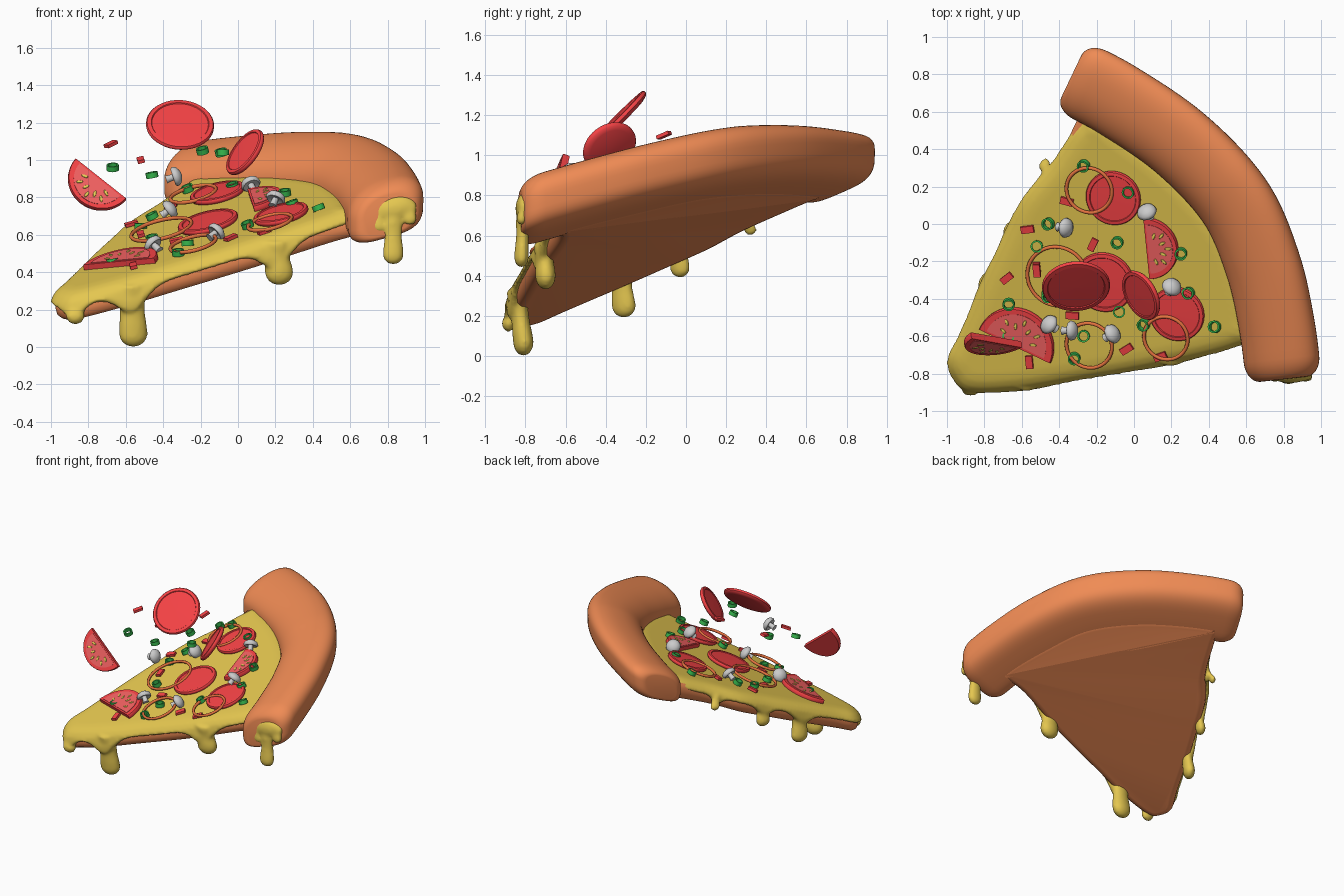
import bpy, bmesh, math, random
from mathutils import Vector, Matrix

if "Cube" in bpy.data.objects:
    bpy.data.objects.remove(bpy.data.objects["Cube"])
random.seed(4)

def mat(name, c):
    m = bpy.data.materials.new(name)
    m.diffuse_color = (*c, 1)
    m.use_nodes = True
    m.node_tree.nodes["Principled BSDF"].inputs["Base Color"].default_value = m.diffuse_color
    return m
CRUST = mat("crust", (.87, .26, .09))
CHEESE = mat("cheese", (.78, .57, .08))
RED = mat("red", (.92, .055, .06))
PULP = mat("pulp", (.9, .12, .12))
SEED = mat("seed", (.85, .65, .1))
GREEN = mat("green", (.04, .5, .08))
ONION = mat("onion", (.78, .17, .05))
N = Vector((-.248, -.32, 1)).normalized()      # tilt of the whole slice
X = Vector((1, 0, 0))

def P(x, y, h):                                # point at height h over the tilted base
    return Vector((x, y, .63 + .248 * x + .32 * y + h))

def loft(name, rings, m, caps=True, angle=40):
    bm = bmesh.new()
    vs = [[bm.verts.new(p) for p in r] for r in rings]
    n = len(rings[0])
    for a, b in zip(vs, vs[1:]):
        for i in range(n):
            j = (i + 1) % n
            bm.faces.new((a[i], a[j], b[j], b[i]))
    if caps:
        bm.faces.new(vs[0])
        bm.faces.new(vs[-1])
    else:
        bmesh.ops.remove_doubles(bm, verts=bm.verts, dist=1e-6)
    bmesh.ops.recalc_face_normals(bm, faces=bm.faces)
    me = bpy.data.meshes.new(name)
    bm.to_mesh(me)
    bm.free()
    ob = bpy.data.objects.new(name, me)
    bpy.context.collection.objects.link(ob)
    if m:
        me.materials.append(m)
    bpy.context.view_layer.objects.active = ob
    bpy.ops.object.select_all(action='DESELECT')
    ob.select_set(True)
    bpy.ops.object.shade_smooth_by_angle(angle=math.radians(angle))
    return ob

def spline(pts, k, closed):
    pts = [Vector(p) for p in pts]
    n, out = len(pts), []
    g = (lambda i: pts[i % n]) if closed else (lambda i: pts[max(0, min(n - 1, i))])
    for i in range(n if closed else n - 1):
        a, b, c, d = g(i - 1), g(i), g(i + 1), g(i + 2)
        for j in range(k):
            t = j / k
            out.append(.5 * (2 * b + (c - a) * t + (2 * a - 5 * b + 4 * c - d) * t * t
                             + (3 * b - a - 3 * c + d) * t ** 3))
    return out if closed else out + [pts[-1]]

def frame(c, n, d):                            # local frame: z = n, x = d in plane
    n = Vector(n).normalized()
    d = Vector(d)
    x = (d - n * d.dot(n)).normalized()
    y = n.cross(x)
    return Matrix.Translation(c) @ Matrix((x, y, n)).transposed().to_4x4()

def lathe(name, prof, c, n, m, seg=40, d=X, caps=True, angle=40):
    F = frame(c, n, d)
    rings = [[F @ Vector((r * math.cos(6.28319 * i / seg), r * math.sin(6.28319 * i / seg), z))
              for i in range(seg)] for r, z in prof]
    return loft(name, rings, m, caps, angle)

# free edges shared by dough and cheese; the dough runs on under the crust
front = [(-1, -.72), (-.97, -.83), (-.87, -.9), (-.6, -.89), (-.3, -.84), (.1, -.77), (.52, -.67)]
left = [(-.45, .32), (-.6, .14), (-.7, -.06), (-.8, -.27), (-.93, -.57)]
outline = spline(front + [(.62, -.58), (.55, -.2), (.42, .05), (.15, .33), (-.2, .57), (-.31, .52)] + left, 10, True)
under = spline(front + [(.75, -.66), (.79, -.55), (.7, -.22), (.56, .12), (.27, .43), (-.1, .68), (-.25, .72), (-.33, .56)] + left, 10, True)

def inset(k, pts=outline):
    res = []
    for i, p in enumerate(pts):
        t = (pts[(i + 1) % len(pts)] - pts[i - 1]).normalized()
        res.append(p + Vector((-t.y, t.x)) * k)
    return res

loft("dough_base", [[P(p.x, p.y, h) for p in inset(k, under)] for k, h in
     [(.085, -.003), (.055, .004), (.035, .025), (.025, .06), (.025, .1), (.04, .13)]], CRUST, angle=60)

# cheese drips: top x, y, bottom x, y, bottom z, radius
drips = [(-.87, -.855, -.87, -.885, .12, .052), (-.57, -.845, -.56, -.81, 0, .078),
         (.2, -.71, .22, -.7, .33, .078), (-.77, -.33, -.785, -.31, .19, .066),
         (-.64, -.04, -.66, -.03, .39, .055), (-.46, .27, -.48, .32, .6, .038)]
cheese = []

def skirt(p):
    dip = max(min(.15, 1.7 * d[5]) * math.exp(-((p.x - d[0]) ** 2 + (p.y - d[1]) ** 2) / (1.3 * d[5]) ** 2) for d in drips)
    return .085 - dip
rings = []
for k, f, h in [(.13, 0, .11), (.065, 1, .03), (.02, 1, -.005), (.0, 1, .015), (-.003, .5, .05), (.006, 0, .115),
                (.028, 0, .143), (.06, 0, .158), (.1, 0, .163)]:
    rings.append([P(p.x, p.y, h + f * skirt(q)) for p, q in zip(inset(k), outline)])
cheese.append(loft("cheese_sheet", rings, CHEESE, angle=70))

def drip(x0, y0, z0, x1, y1, z1, r):           # flattened against the slice edge
    a, b = Vector((x0, y0, z0)), Vector((x1, y1, z1 + r * .9))
    t = Vector((1, .1, 0)) if y0 < -.6 else Vector((.5, .87, 0))
    w = Vector((-t.y, t.x, 0)) * .66
    pts = [(a.lerp(b, i / 6), s) for i, s in enumerate((.95, .98, .9, .86, .9, .97, 1))]
    pts += [(b - Vector((0, 0, r * .9 * math.sin(q))), max(.02, math.cos(q)))
            for q in (.4, .8, 1.15, 1.4, 1.57)]
    rings = [[c + (t * math.cos(i * .3927) + w * math.sin(i * .3927)) * r * s
              for i in range(16)] for c, s in pts]
    cheese.append(loft("cheese_drip", rings, CHEESE, angle=80))
for x0, y0, x1, y1, z1, r in drips:
    drip(x0, y0, P(x0, y0, .11).z, x1, y1, z1, r)

# crust roll: flat-bottomed section swept along an arc, with rounded ends
path = spline([(-.335, .79), (-.1, .67), (.25, .43), (.54, .12), (.69, -.22), (.765, -.55), (.8, -.83)], 10, False)
acc = [0]
for a, b in zip(path, path[1:]):
    acc.append(acc[-1] + (b - a).length)
L, R = acc[-1], .11
samples = [R * (1 - math.cos(q * .2244)) for q in range(8)]
samples += [R + (L - 2 * R) * i / 40 for i in range(1, 40)] + [L - s for s in reversed(samples)]
rings = []
for s in samples:
    i = max(j for j in range(len(acc) - 1) if acc[j] <= s + 1e-9)
    p = path[i].lerp(path[i + 1], min(1, (s - acc[i]) / (acc[i + 1] - acc[i])))
    t = (path[min(i + 2, len(path) - 1)] - path[max(i - 1, 0)]).normalized()
    e = max(0, 1 - min(s, L - s) / R)
    k = .62 + .38 * math.sqrt(max(0, 1 - e * e))
    top = .7 + .3 * min(1, s / 1.0)
    ring = []
    for j in range(48):
        c, sn = math.cos(j * math.pi / 24), math.sin(j * math.pi / 24)
        u = math.copysign(abs(c) ** (.9 if sn > 0 else .55), c) * .203 * k
        v = abs(sn) ** .9 * .158 * k * top if sn > 0 else -abs(sn) ** .5 * .15 * (.3 + .7 * k)
        ring.append(P(p.x - t.y * u, p.y + t.x * u, .15 + v))
    rings.append(ring)
loft("crust_roll", rings, CRUST, angle=70)

# cheese oozing from the crust end
bpy.ops.mesh.primitive_uv_sphere_add(segments=24, ring_count=12, location=(.835, -.8, .735), rotation=(0, -.2, 0))
ob = bpy.context.object
ob.scale = (.125, .05, .075)
ob.data.materials.append(CHEESE)
cheese.append(ob)
for x, z0, z1, r in [(.83, .7, .44, .056), (.755, .74, .61, .038), (.92, .76, .65, .038)]:
    drip(x, -.81, z0, x, -.82, z1, r)

# melt all cheese into one soft skin
bpy.ops.object.select_all(action='DESELECT')
for ob in cheese:
    ob.select_set(True)
bpy.context.view_layer.objects.active = cheese[0]
bpy.ops.object.join()
melt = bpy.context.object
melt.name = "melted_cheese"
rm = melt.modifiers.new("Remesh", 'REMESH')
rm.mode, rm.voxel_size, rm.use_smooth_shade = 'VOXEL', .011, True
sm = melt.modifiers.new("Smooth", 'SMOOTH')
sm.factor, sm.iterations = .5, 8

# pepperoni, three lying and two in the air
def pepperoni(c, n, r):
    lathe("pepperoni", [(.001, -.022), (.8 * r, -.02), (.95 * r, -.012), (r, -.002), (r, .008), (.97 * r, .015),
          (.85 * r, .017), (.83 * r, .012), (.001, .014)], c, n, RED)
for x, y, r in [(-.11, .14, .15), (-.16, -.31, .165), (.23, -.48, .15)]:
    pepperoni(P(x, y, .175), N, r)
pepperoni((-.31, -.33, 1.185), (.05, -.7, .7), .182)
pepperoni((.04, -.38, 1.04), (-.74, -.4, .54), .142)

# half tomato slices with pulp and seeds
def tomato(c, n, d, r):
    F = frame(c, n, d)
    def half(s, x0, z):
        return [F @ Vector((x0 + s * math.cos(a), s * math.sin(a), z))
                for a in [-math.pi / 2 + math.pi * i / 24 for i in range(25)]]
    loft("tomato_slice", [half(r * .98, 0, -.018), half(r, 0, -.01), half(r, 0, .01), half(r * .98, 0, .018)], RED)
    loft("tomato_pulp", [half(r * .8, r * .06, .01), half(r * .8, r * .06, .021)], PULP)
    for i in range(7):
        a = -1.2 + .4 * i
        e = Vector((math.cos(a), math.sin(a), 0))
        q = F @ (e * r * (.45 + .14 * (i % 2)) + Vector((.02, 0, .02)))
        ob = lathe("tomato_seed", [(.001, .007), (.008, .004), (.01, 0), (.008, -.003)], (0, 0, 0), (0, 0, 1), SEED, 10)
        ob.matrix_world = Matrix.Translation(q) @ F.to_3x3().to_4x4() @ Matrix.Rotation(a, 4, 'Z') @ Matrix.Diagonal((2, .9, 1, 1))
tomato(P(-.635, -.65, .176), N, (.43, .9, 0), .212)
tomato(P(.07, -.13, .176), N, (1, .1, 0), .17)
tomato((-.735, -.62, .895), (.12, -.92, .36), (-.62, -.1, -.76), .175)

# onion rings
for x, y, r in [(-.24, .18, .125), (-.41, -.28, .165), (-.24, -.65, .125), (.17, -.61, .12)]:
    lathe("onion_ring", [(r + .01 * math.cos(a * .7854), .011 * math.sin(a * .7854)) for a in range(9)],
          P(x, y, .19), N, ONION, 48, X, False, 80)

# mushrooms
for c, n in [(P(-.37, -.02, .2), (.8, -.1, .6)), (P(.07, .06, .2), (-.3, .6, .7)), (P(.2, -.34, .22), (.3, .5, .75)),
             (P(-.45, -.54, .2), (-.6, .4, .6)), (P(-.12, -.59, .2), (.7, .4, .6)), (Vector((-.34, -.57, .91)), (.9, 0, .3))]:
    lathe("mushroom", [(.024, -.047), (.019, -.035), (.017, 0), (.045, -.008), (.054, .003), (.048, .021),
          (.03, .034), (.012, .04), (.001, .041)], c, n, None, 20, (.3, 1, .2), True, 60)

# green pepper rings
green = [P(x, y, .185) for x, y in [(-.27, .31), (-.03, .17), (-.46, 0), (-.52, -.12), (.25, -.16), (-.46, -.37),
         (.05, -.54), (.43, -.55), (-.27, -.6), (-.32, -.72), (.29, -.37), (-.67, -.6)]]
green += [Vector(p) for p in [(-.67, -.43, .96), (-.46, -.39, .92), (-.09, -.1, 1.04), (-.19, -.33, 1.05), (-.08, -.47, 1.04)]]
for c in green:
    n = N + Vector((random.uniform(-.25, .25), random.uniform(-.1, .35), 0))
    lathe("pepper_ring", [(.024, -.015), (.033, -.015), (.033, .015), (.024, .015), (.024, -.015)], c, n, GREEN, 20, X, False)

# red pepper bits
bits = [(-.36, .12, -.2), (-.57, -.03, .2), (-.52, -.24, 1.6), (-.33, -.49, 0), (-.56, -.74, 1.6), (-.04, -.67, .6), (.14, -.71, .4)]
bits = [(P(x, y, .18), a) for x, y, a in bits]
bits += [(Vector((-.68, -.29, 1.085)), .7), (Vector((-.52, -.25, 1.0)), 1.6), (Vector((-.22, -.11, 1.1)), 1.1)]
for c, a in bits:
    F = frame(c, N, (math.cos(a), math.sin(a), 0))
    loft("pepper_bit", [[F @ Vector((sx * .035, sy * .019, z)) for sx, sy in ((-1, -1), (1, -1), (1, 1), (-1, 1))]
                        for z in (-.009, .009)], RED)
